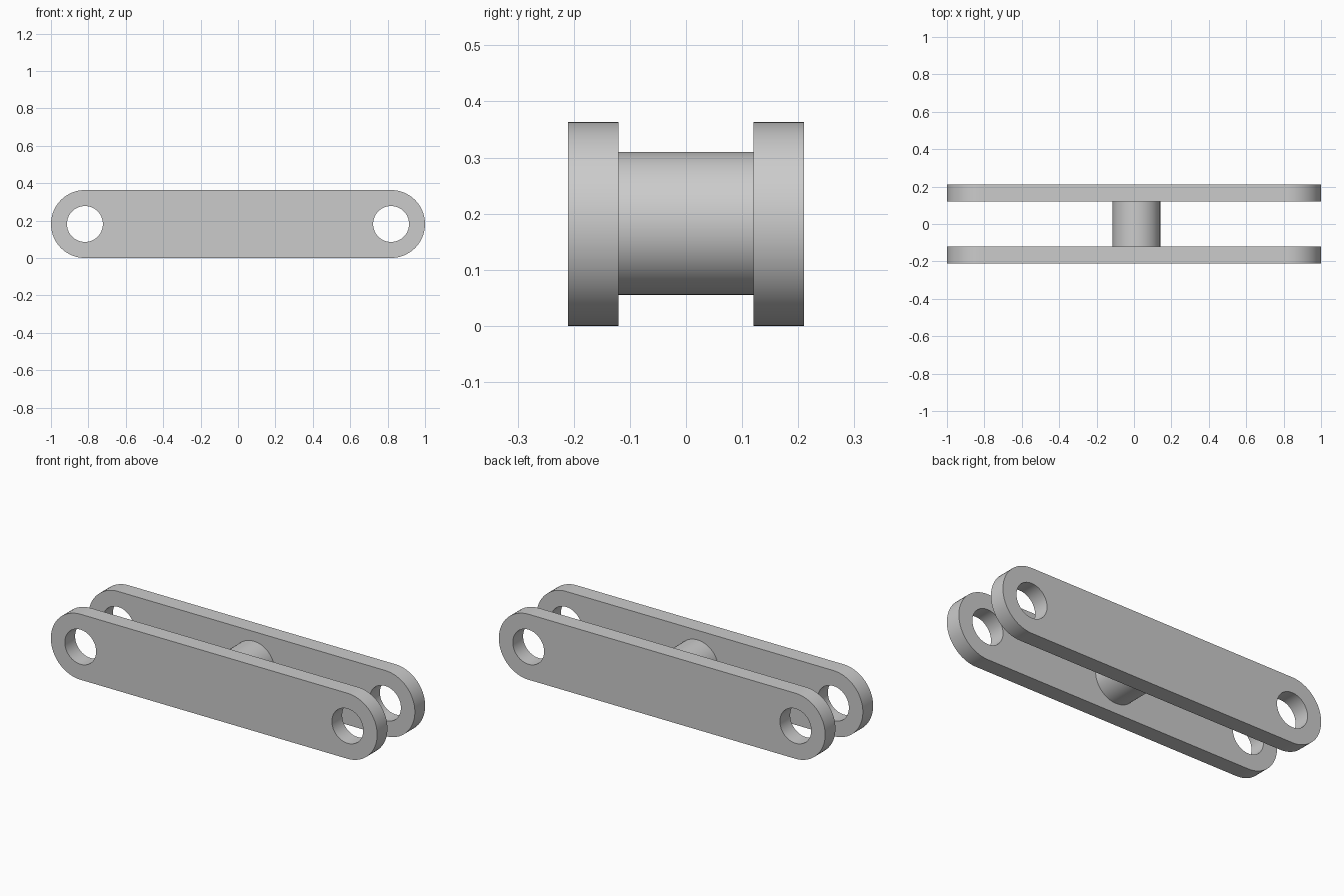
import bpy, bmesh
from math import sin, cos, pi, radians
from mathutils import Matrix

if "Cube" in bpy.data.objects:
    bpy.data.objects.remove(bpy.data.objects["Cube"])

R = 0.1815        # plate end radius, also half its height
PIN_X = 0.8185    # hole centre
HOLE = 0.096
INNER, OUTER = 0.12, 0.21   # plate faces along y
SEG = 64

grey = bpy.data.materials.new("light grey")
colour = (0.6, 0.6, 0.6, 1)
grey.diffuse_color = colour
grey.use_nodes = True
grey.node_tree.nodes["Principled BSDF"].inputs["Base Color"].default_value = colour


def finish(bm, name):
    bmesh.ops.remove_doubles(bm, verts=bm.verts, dist=0.0001)
    bmesh.ops.recalc_face_normals(bm, faces=bm.faces)
    mesh = bpy.data.meshes.new(name)
    bm.to_mesh(mesh)
    bm.free()
    mesh.materials.append(grey)
    obj = bpy.data.objects.new(name, mesh)
    bpy.context.collection.objects.link(obj)
    bpy.ops.object.select_all(action="DESELECT")
    obj.select_set(True)
    bpy.context.view_layer.objects.active = obj
    bpy.ops.object.shade_smooth_by_angle(angle=radians(30))


def link_plate(name, y):
    bm = bmesh.new()
    # Ring of faces round each hole: rounded outward, square toward the middle
    ends = []
    for side in (-1, 1):
        hole, rim = [], []
        for i in range(SEG):
            a = 2 * pi * i / SEG
            c, s = cos(a), sin(a)
            reach = R if c >= -1e-6 else R / max(abs(c), abs(s))
            hole.append(bm.verts.new((side * (PIN_X + HOLE * c), y, R + HOLE * s)))
            rim.append(bm.verts.new((side * (PIN_X + reach * c), y, R + reach * s)))
        for i in range(SEG):
            j = (i + 1) % SEG
            bm.faces.new((hole[i], hole[j], rim[j], rim[i]))
        ends.append(rim)
    # Flat strips joining the two ends
    left, right = ends
    for i in range(SEG * 3 // 8, SEG * 5 // 8):
        bm.faces.new((left[i], left[i + 1], right[i + 1], right[i]))
    # Thickness
    grown = bmesh.ops.extrude_face_region(bm, geom=bm.faces[:])["geom"]
    moved = [g for g in grown if isinstance(g, bmesh.types.BMVert)]
    bmesh.ops.translate(bm, verts=moved, vec=(0, OUTER - INNER, 0))
    finish(bm, name)


link_plate("front_link_plate", -OUTER)
link_plate("back_link_plate", INNER)

# Round spacer between the plates, slightly off centre
bm = bmesh.new()
bmesh.ops.create_cone(
    bm, cap_ends=True, segments=SEG, radius1=0.1275, radius2=0.1275, depth=2 * INNER,
    matrix=Matrix.Translation((0.013, 0, 0.1825)) @ Matrix.Rotation(pi / 2, 4, "X"))
finish(bm, "centre_spacer")
